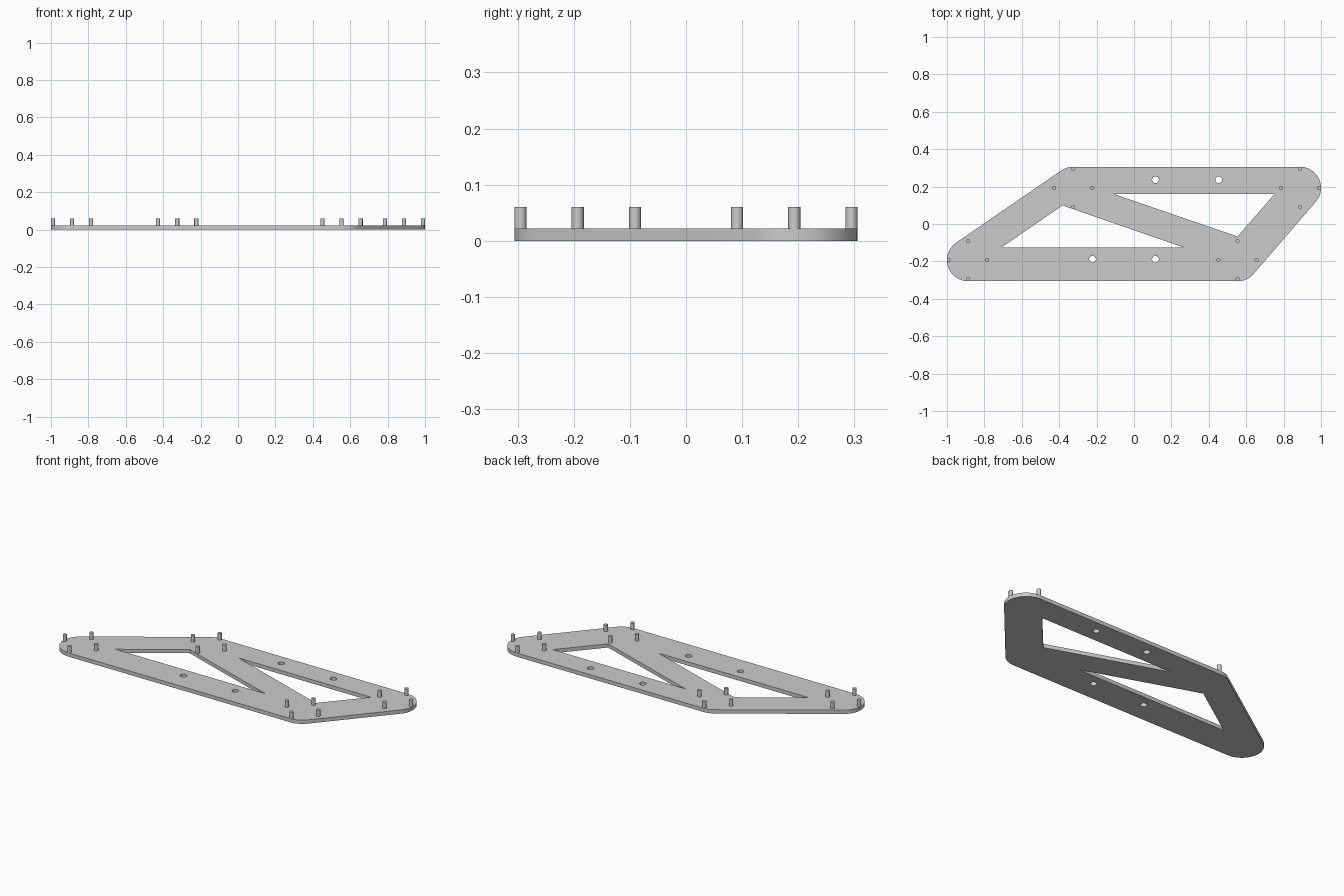
import bpy, bmesh
from math import sin, cos, tau, pi, atan2

default = bpy.data.objects.get("Cube")
if default:
    bpy.data.objects.remove(default, do_unlink=True)

THICK, PIN_TOP = 0.022, 0.06
CORNER_R, PIN_R, HOLE_R = 0.113, 0.011, 0.018
RING_R = CORNER_R - PIN_R

# Corner centres, counter-clockwise
corners = [(-0.887, -0.193), (0.554, -0.193), (0.887, 0.193), (-0.325, 0.193)]
windows = [[(-0.11, 0.161), (0.752, 0.161), (0.553, -0.067)],
           [(-0.708, -0.125), (0.265, -0.125), (-0.382, 0.099)]]
holes = [(0.115, 0.237), (0.453, 0.237), (-0.222, -0.188), (0.115, -0.188)]

grey = bpy.data.materials.new("light grey")
grey.use_nodes = True
colour = (0.6, 0.6, 0.6, 1)
grey.diffuse_color = colour
grey.node_tree.nodes["Principled BSDF"].inputs["Base Color"].default_value = colour


def arc(centre, radius, start, end, steps):
    return [(centre[0] + radius * cos(start + (end - start) * i / steps),
             centre[1] + radius * sin(start + (end - start) * i / steps))
            for i in range(steps + 1)]


def rounded_outline(points, radius):
    outline = []
    for i, p in enumerate(points):
        a, b = points[i - 1], points[(i + 1) % len(points)]
        start = atan2(p[1] - a[1], p[0] - a[0]) - pi / 2
        end = atan2(b[1] - p[1], b[0] - p[0]) - pi / 2
        outline += arc(p, radius, start, start + (end - start) % tau, 16)
    return outline


def finish(obj):
    bpy.ops.object.select_all(action='DESELECT')
    obj.select_set(True)
    bpy.context.view_layer.objects.active = obj
    if obj.type == 'CURVE':
        bpy.ops.object.convert(target='MESH')
        obj = bpy.context.object
        bm = bmesh.new()
        bm.from_mesh(obj.data)
        bmesh.ops.remove_doubles(bm, verts=bm.verts, dist=0.0001)
        bmesh.ops.recalc_face_normals(bm, faces=bm.faces)
        bm.to_mesh(obj.data)
        bm.free()
    obj.data.materials.clear()
    obj.data.materials.append(grey)
    bpy.ops.object.shade_smooth_by_angle()


# Plate: rounded outline with two triangular windows and four round holes
curve = bpy.data.curves.new("plate", 'CURVE')
curve.dimensions, curve.fill_mode = '2D', 'BOTH'
curve.extrude = THICK / 2
loops = [rounded_outline(corners, CORNER_R)] + windows
loops += [arc(h, HOLE_R, 0, tau, 24)[:-1] for h in holes]
for loop in loops:
    spline = curve.splines.new('POLY')
    spline.points.add(len(loop) - 1)
    for point, (x, y) in zip(spline.points, loop):
        point.co = (x, y, 0, 1)
    spline.use_cyclic_u = True
plate = bpy.data.objects.new("plate", curve)
plate.location.z = THICK / 2
bpy.context.collection.objects.link(plate)
finish(plate)

# Four upright pins around each corner
for corner in corners:
    for x, y in arc(corner, RING_R, 0, tau, 4)[:-1]:
        bpy.ops.mesh.primitive_cylinder_add(vertices=16, radius=PIN_R, depth=PIN_TOP - 0.002,
                                            location=(x, y, PIN_TOP / 2 + 0.001))
        pin = bpy.context.object
        pin.name = "locating_pin"
        finish(pin)
